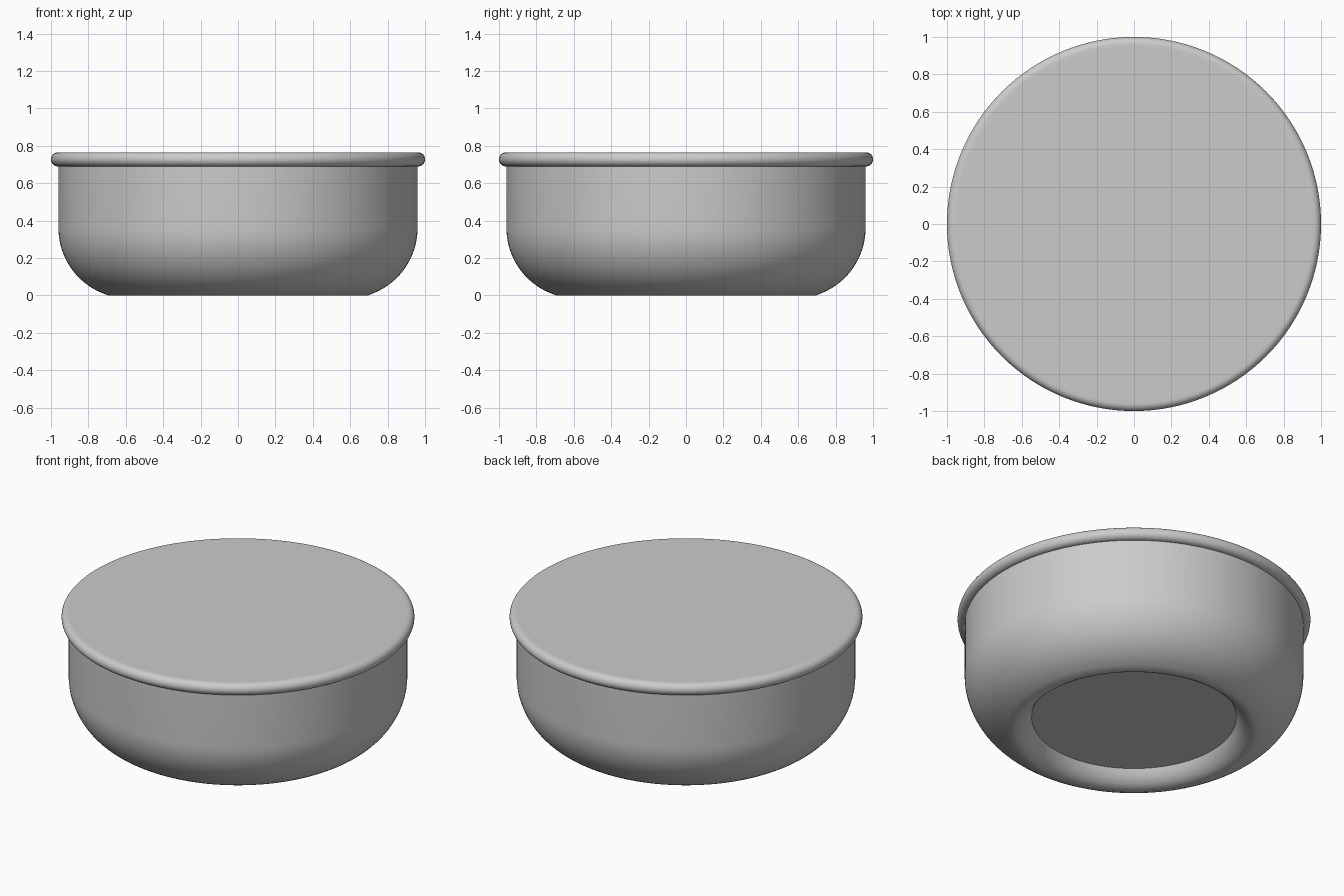
import bpy, bmesh
from math import pi, sin, cos, radians
from mathutils import Vector

cube = bpy.data.objects.get("Cube")
if cube:
    bpy.data.objects.remove(cube, do_unlink=True)

grey = bpy.data.materials.new("plain grey")
grey.use_nodes = True
colour = (0.6, 0.6, 0.6, 1)
grey.diffuse_color = colour
grey.node_tree.nodes["Principled BSDF"].inputs["Base Color"].default_value = colour


def arc(r, z, radius, start, end, steps):
    """Points of a circular arc in the radius/height plane, angles in degrees."""
    angles = [radians(start + (end - start) * i / steps) for i in range(steps + 1)]
    return [(r + radius * cos(a), z + radius * sin(a)) for a in angles]


def lathe(name, profile, sides=128):
    """Turn a profile of (radius, height) points around the z axis."""
    bm = bmesh.new()
    verts = [bm.verts.new((r, 0, z)) for r, z in profile]
    edges = [bm.edges.new(pair) for pair in zip(verts, verts[1:])]
    bmesh.ops.spin(bm, geom=verts + edges, cent=Vector(), axis=(0, 0, 1),
                   angle=2 * pi, steps=sides)
    bmesh.ops.remove_doubles(bm, verts=bm.verts, dist=0.0001)
    bmesh.ops.recalc_face_normals(bm, faces=bm.faces)
    mesh = bpy.data.meshes.new(name)
    bm.to_mesh(mesh)
    bm.free()
    mesh.materials.append(grey)
    obj = bpy.data.objects.new(name, mesh)
    bpy.context.collection.objects.link(obj)
    bpy.ops.object.select_all(action="DESELECT")
    obj.select_set(True)
    bpy.context.view_layer.objects.active = obj
    bpy.ops.object.shade_smooth_by_angle(angle=radians(35))
    return obj


# Bowl: recessed base, rounded foot ring, curved lower wall, straight upper wall
base = [(0, 0.085), (0.58, 0.085)]
foot = [(0.593, 0.06), (0.61, 0.037), (0.632, 0.017), (0.655, 0.005),
        (0.675, 0.0), (0.695, 0.0)]
wall = arc(0.585, 0.36, 0.375, -68, 0, 16) + [(0.96, 0.70)]
lathe("bowl_body", base + foot + wall)

# Lid: flat disc with a rounded rim that overhangs the wall
rim = arc(0.962, 0.7275, 0.038, -90, 90, 14)
lathe("lid_with_rim", [(0.92, 0.6895)] + rim + [(0.945, 0.7655), (0, 0.7655)])
